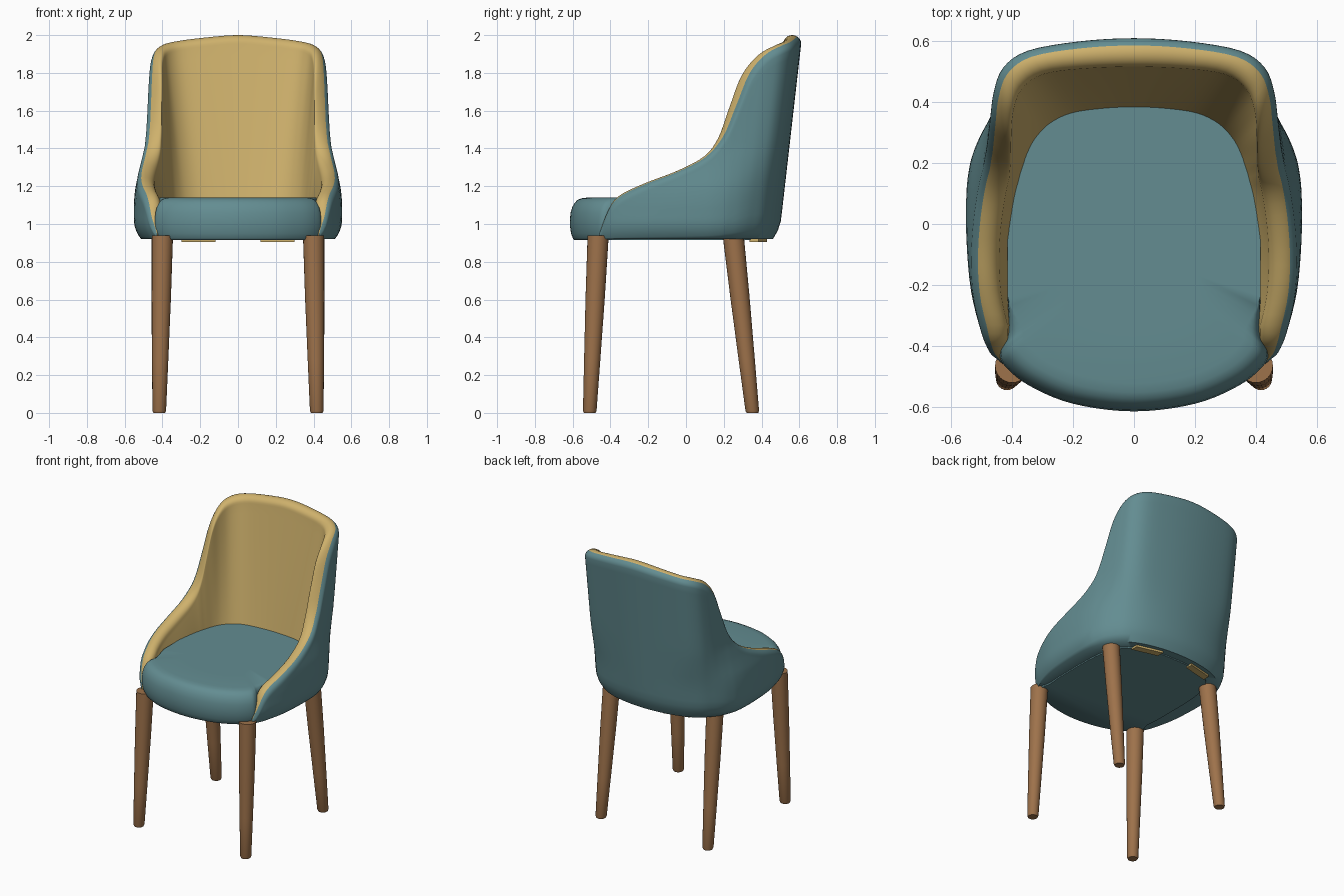
import bpy, bmesh, math
from mathutils import Vector

if "Cube" in bpy.data.objects:
    bpy.data.objects.remove(bpy.data.objects["Cube"])


def material(name, rgb):
    m = bpy.data.materials.new(name)
    m.diffuse_color = (*rgb, 1)
    m.use_nodes = True
    m.node_tree.nodes["Principled BSDF"].inputs["Base Color"].default_value = m.diffuse_color
    return m


TEAL = material("teal fabric", (0.125, 0.265, 0.285))
TAN = material("tan fabric", (0.62, 0.44, 0.15))
WOOD = material("brown wood", (0.34, 0.168, 0.07))


def finish(bm, name, mats, angle=50):
    bmesh.ops.recalc_face_normals(bm, faces=bm.faces)
    me = bpy.data.meshes.new(name)
    bm.to_mesh(me)
    bm.free()
    ob = bpy.data.objects.new(name, me)
    bpy.context.collection.objects.link(ob)
    for m in mats:
        me.materials.append(m)
    bpy.ops.object.select_all(action='DESELECT')
    ob.select_set(True)
    bpy.context.view_layer.objects.active = ob
    bpy.ops.object.shade_smooth_by_angle(angle=math.radians(angle))
    return ob


def spline(pts, n, closed=False):
    """Smooth curve through rows of numbers."""
    pts = [Vector(p) for p in pts]
    k = len(pts)
    get = (lambda i: pts[i % k]) if closed else (lambda i: pts[min(max(i, 0), k - 1)])
    out = []
    for i in range(k if closed else k - 1):
        a, b, c, d = (get(i + j) for j in (-1, 0, 1, 2))
        for s in range(n):
            t = s / n
            out.append(0.5 * (2 * b + (c - a) * t + (2 * a - 5 * b + 4 * c - d) * t * t
                              + (3 * b - a - 3 * c + d) * t ** 3))
    return out if closed else out + [pts[-1]]


def lookup(table, v):
    for (a, p), (b, q) in zip(table, table[1:]):
        if v <= b:
            t = max(0, (v - a) / (b - a))
            return p + (q - p) * t
    return table[-1][1]


def loft(rings, bm):
    """Skin closed rings; returns the faces with their index round the ring."""
    vr = [[bm.verts.new(p) for p in r] for r in rings]
    n = len(vr[0])
    faces = []
    for a, b in zip(vr, vr[1:]):
        for j in range(n):
            faces.append((bm.faces.new((a[j], a[(j + 1) % n], b[(j + 1) % n], b[j])), j))
    return faces, [bm.faces.new(vr[0]), bm.faces.new(vr[-1])]


# Shell columns, front of arm to centre back:
# lower x, lower y, upper x, upper y, rim height, inner x, inner y
HALF = [
    (.455, -.46, .455, -.46, 0.95, .42, -.45),
    (.475, -.42, .470, -.42, 1.06, .39, -.41),
    (.500, -.36, .480, -.36, 1.145, .365, -.36),
    (.535, -.22, .490, -.22, 1.215, .36, -.22),
    (.550, -.05, .490, -.05, 1.28, .36, -.05),
    (.550, .10, .485, .12, 1.36, .36, .08),
    (.540, .18, .480, .24, 1.47, .355, .14),
    (.525, .23, .475, .31, 1.63, .345, .18),
    (.500, .285, .470, .37, 1.80, .33, .22),
    (.460, .34, .460, .45, 1.90, .30, .26),
    (.400, .40, .430, .525, 1.945, .25, .30),
    (.300, .45, .350, .578, 1.968, .18, .33),
    (.160, .483, .180, .606, 1.988, .09, .345),
    (0, .495, 0, .615, 2.0, 0, .35),
]
MIRROR = [(-a, b, -c, d, e, -f, g) for a, b, c, d, e, f, g in HALF[-2::-1]]
NARROW = [(1.1, 0), (1.15, .05), (1.2, .15), (1.3, .5), (1.4, .78), (1.5, .87), (1.7, .93), (2, 1)]
Z0 = 0.92
N_OUT, N_RIM, N_IN = 22, 12, 16


def outer(c, z):
    gx, gy = lookup(NARROW, z), max(0, (z - 0.95) / 1.05)
    x, y = c[0] + (c[2] - c[0]) * gx, c[1] + (c[3] - c[1]) * gy
    tuck = 1 - 0.07 * max(0, (1.04 - z) / 0.12) ** 2.5
    return Vector((x * tuck, y * tuck if y > 0 else y))


def shell_column(c):
    top = c[4]
    r = min(0.045, (top - Z0) * 0.6)
    zr = top - r
    o, low = outer(c, zr), Vector((c[5], c[6]))
    d = low - o
    i = o + d.normalized() * min(0.095, d.length * 0.65)
    ring = []
    for k in range(N_OUT):
        z = Z0 + (zr - Z0) * k / N_OUT
        ring.append((*outer(c, z), z))
    for k in range(N_RIM + 1):
        a = math.pi * k / N_RIM
        ring.append((*((o + i) / 2 + (o - i) / 2 * math.cos(a)), zr + r * math.sin(a)))
    for k in range(1, N_IN + 1):
        t = k / N_IN
        ring.append((*i.lerp(low, t), zr + (Z0 + 0.005 - zr) * t))
    return ring


# Wraparound back and arms: teal outside, tan inside
bm = bmesh.new()
faces, caps = loft([shell_column(c) for c in spline(HALF + MIRROR, 4)], bm)
for f, j in faces:
    f.material_index = int(N_OUT + N_RIM // 3 <= j < N_OUT + N_RIM + N_IN)
for f in caps:
    f.material_index = 1
finish(bm, "back_and_arms_shell", [TEAL, TAN], 60)

# Seat cushion with rounded front edge
SEAT = [(0, -.615), (.2, -.59), (.345, -.53), (.425, -.465), (.44, -.42), (.42, -.36), (.415, -.2),
        (.415, 0), (.40, .17), (.34, .31), (.2, .385), (0, .40)]
outline = spline(SEAT + [(-x, y) for x, y in SEAT[-2:0:-1]], 5, closed=True)
LEVELS = [(.915, .955), (.925, .97), (.95, .987), (.985, .998), (1.02, 1), (1.06, .992), (1.09, .975),
          (1.112, .95), (1.128, .92), (1.136, .88), (1.14, .82), (1.14, .5)]
rings = []
for z, s in LEVELS:
    ring = []
    for p in outline:
        w = min(1, max(0, (-0.25 - p.y) / 0.17)) if s > .6 else 1
        k = 1 - (1 - s) * w
        ring.append((p.x * k, -0.1 + (p.y + 0.1) * k, z))
    rings.append(ring)
bm = bmesh.new()
loft(rings, bm)
finish(bm, "seat_cushion", [TEAL], 60)


# Tapered, splayed round legs
def leg(name, top, foot):
    bm = bmesh.new()
    rings = []
    for t, r in ((0, .031), (.012, .036), (.3, .043), (.65, .051), (1, .056)):
        c = Vector(foot).lerp(Vector(top), t)
        rings.append([(c.x + r * math.cos(a), c.y + r * math.sin(a), c.z)
                      for a in (2 * math.pi * k / 24 for k in range(24))])
    loft(rings, bm)
    finish(bm, name, [WOOD], 50)


for side, s in (("right", 1), ("left", -1)):
    leg("front_leg_" + side, (s * .40, -.465, .94), (s * .417, -.51, 0))
    leg("back_leg_" + side, (s * .402, .25, .94), (s * .417, .352, 0))
    # Thin tan strip under the rear edge
    bm = bmesh.new()
    bmesh.ops.create_cube(bm, size=1)
    for v in bm.verts:
        x = .21 + v.co.x * .18
        v.co = (s * x, .405 - (x - .12) * .25 + v.co.y * .05, .913 + v.co.z * .014)
    finish(bm, "under_strip_" + side, [TAN], 30)
